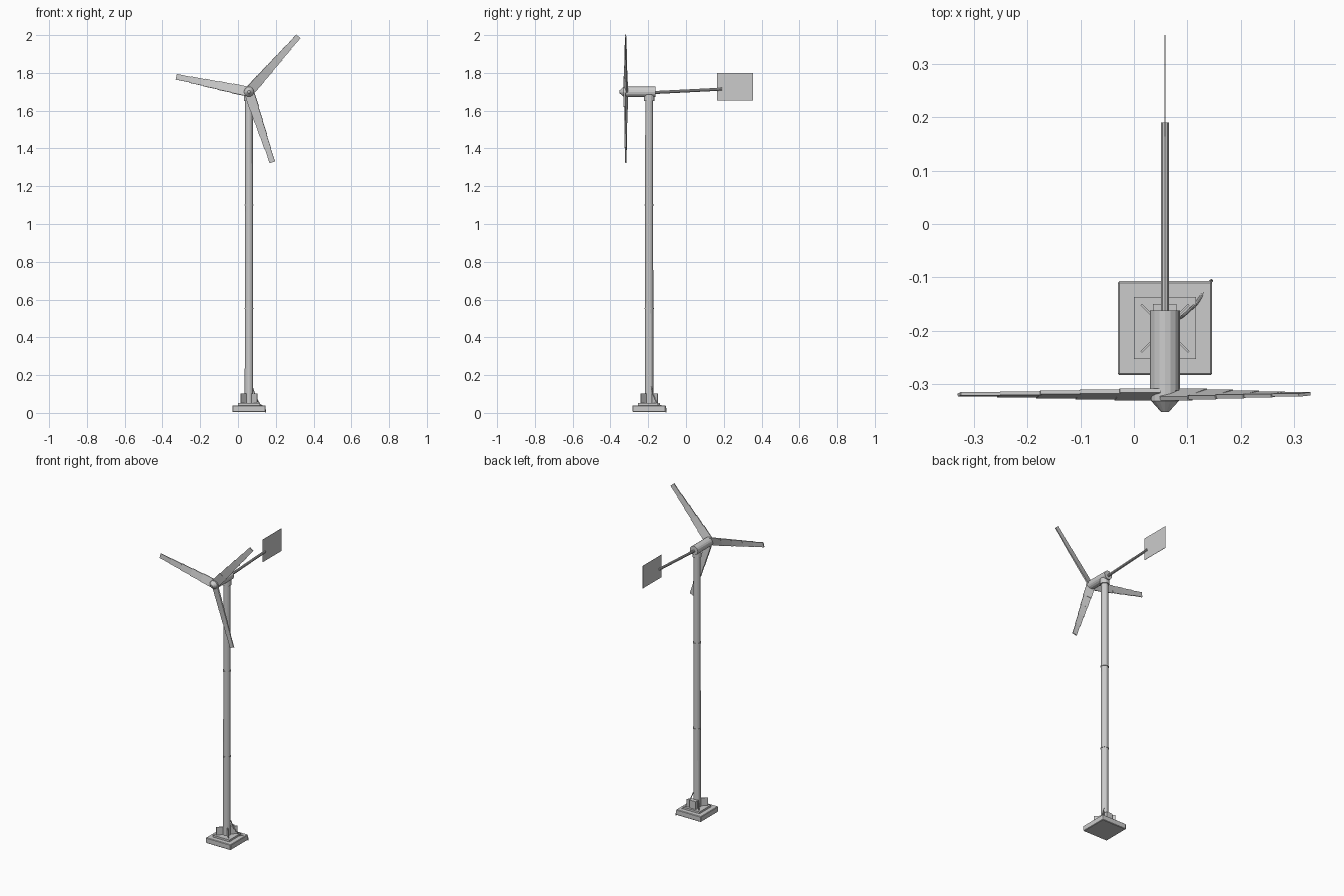
import bpy, bmesh, math
from mathutils import Vector, Matrix

if "Cube" in bpy.data.objects:
    bpy.data.objects.remove(bpy.data.objects["Cube"])

CX, CY, HUB_Z = 0.058, -0.195, 1.70


def finish(name, bm, smooth=False):
    bmesh.ops.recalc_face_normals(bm, faces=bm.faces)
    me = bpy.data.meshes.new(name)
    bm.to_mesh(me)
    bm.free()
    ob = bpy.data.objects.new(name, me)
    bpy.context.collection.objects.link(ob)
    return ob


def box(name, center, size, rot=0.0, bevel=0.0):
    bm = bmesh.new()
    m = Matrix.Translation(center) @ Matrix.Rotation(rot, 4, 'Z') @ Matrix.Diagonal((*size, 1))
    bmesh.ops.create_cube(bm, size=1, matrix=m)
    if bevel:
        bmesh.ops.bevel(bm, geom=bm.edges[:], offset=bevel, segments=1, affect='EDGES')
    return finish(name, bm)


def tube(name, a, b, r1, r2, sides=16):
    a, b = Vector(a), Vector(b)
    d = b - a
    bm = bmesh.new()
    m = Matrix.Translation((a + b) / 2) @ d.to_track_quat('Z', 'Y').to_matrix().to_4x4()
    bmesh.ops.create_cone(bm, cap_ends=True, segments=sides, radius1=r1, radius2=r2,
                          depth=d.length, matrix=m)
    return finish(name, bm)


# footing: slab, raised plate, diagonal gussets, junction box
box("base_slab", (CX, CY, 0.0225), (0.176, 0.176, 0.035), bevel=0.003)
box("base_plate", (CX, CY, 0.045), (0.116, 0.116, 0.014))
for i in range(4):
    a = math.radians(45 + 90 * i)
    c = (CX + 0.038 * math.cos(a), CY + 0.038 * math.sin(a), 0.076)
    box(f"gusset_{i + 1}", c, (0.05, 0.004, 0.052), a)
box("junction_box", (CX, CY + 0.032, 0.076), (0.044, 0.026, 0.052))

# cable from the tower down through the slab corner
path = [(0.075, -0.182, 0.14), (0.092, -0.172, 0.09), (0.116, -0.15, 0.043),
        (0.143, -0.108, 0.032), (0.145, -0.106, 0.003)]
for i in range(len(path) - 1):
    tube(f"cable_{i + 1}", path[i], path[i + 1], 0.003, 0.003, 8)

# tower with joint rings and yaw bearing
tube("tower", (CX, CY, 0.045), (CX, CY, 1.66), 0.0225, 0.0205)
for i, z in enumerate((0.553, 1.10)):
    tube(f"tower_joint_{i + 1}", (CX, CY, z - 0.003), (CX, CY, z + 0.003), 0.0245, 0.0245)
tube("yaw_bearing", (CX, CY, 1.65), (CX, CY, 1.685), 0.027, 0.027)

# nacelle, hub and nose
tube("nacelle", (CX, -0.312, HUB_Z), (CX, -0.162, HUB_Z), 0.028, 0.028)
tube("hub", (CX, -0.331, HUB_Z), (CX, -0.310, HUB_Z), 0.026, 0.026)
tube("nose_cone", (CX, -0.331, HUB_Z), (CX, -0.352, HUB_Z), 0.026, 0.007)

# tail boom and thin vane
tube("tail_boom", (CX, -0.17, 1.696), (CX, 0.19, 1.714), 0.008, 0.008, 10)
box("tail_vane", (CX, 0.259, 1.727), (0.002, 0.19, 0.144))

# three stepped, twisted blades
SEGS, R0, R1 = 5, 0.015, 0.392
step = (R1 - R0) / SEGS
for b in range(3):
    a = math.radians(48.3 + 120 * b)
    rad = Vector((math.cos(a), 0, math.sin(a)))
    tan = Vector((-math.sin(a), 0, math.cos(a)))
    fwd = Vector((0, -1, 0))
    bm = bmesh.new()
    for s in range(SEGS):
        f = s / (SEGS - 1)
        th = math.radians(17 - 12 * f)
        chord = tan * math.cos(th) + fwd * math.sin(th)
        nrm = fwd * math.cos(th) - tan * math.sin(th)
        mid = Vector((CX, -0.319, HUB_Z)) + rad * (R0 + step * (s + 0.5))
        rot = Matrix((rad, chord, nrm)).transposed().to_4x4()
        size = (step + 0.002, 0.052 - 0.022 * f, 0.008 - 0.002 * f)
        bmesh.ops.create_cube(bm, size=1, matrix=Matrix.Translation(mid) @ rot
                              @ Matrix.Diagonal((*size, 1)))
    finish(f"blade_{b + 1}", bm)
